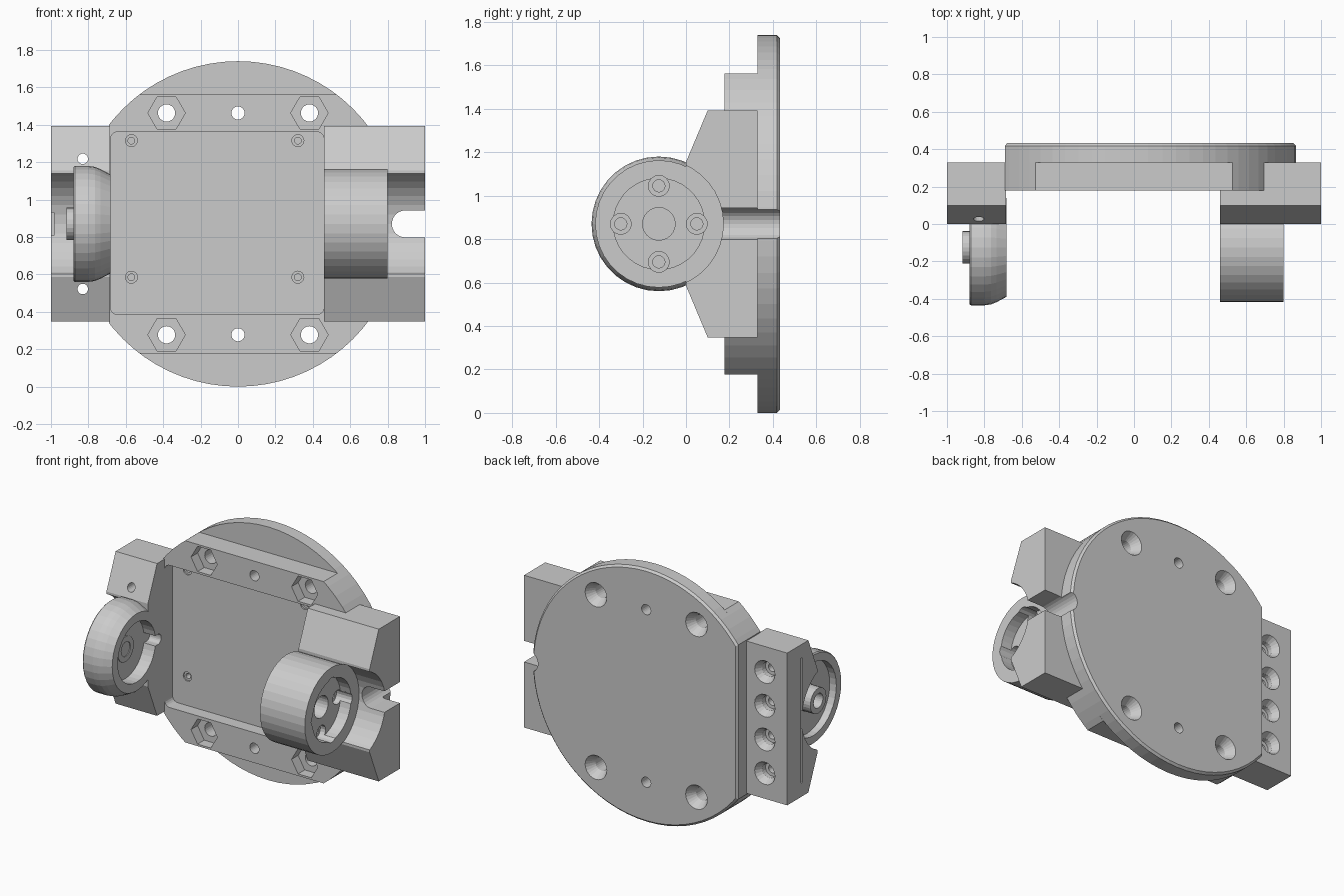
import bpy, bmesh
from math import cos, sin, pi, sqrt

if "Cube" in bpy.data.objects:
    bpy.data.objects.remove(bpy.data.objects["Cube"])

ZC = 0.87            # height of the disc and wheel axis
HUB = (-0.125, ZC)   # wheel axis in (y, z)


def circle(c, r, n=32):
    return [(c[0] + r * cos(2 * pi * i / n), c[1] + r * sin(2 * pi * i / n)) for i in range(n)]


def loft(name, axis, *sections):
    """Closed solid through (position, outline) sections along x or y."""
    bm = bmesh.new()
    rings = []
    for pos, pts in sections:
        rings.append([bm.verts.new((pos, u, v) if axis == 'x' else (u, pos, v)) for u, v in pts])
    n = len(rings[0])
    for a, b in zip(rings, rings[1:]):
        for i in range(n):
            bm.faces.new((a[i], a[(i + 1) % n], b[(i + 1) % n], b[i]))
    bm.faces.new(rings[0])
    bm.faces.new(rings[-1])
    bmesh.ops.recalc_face_normals(bm, faces=bm.faces)
    me = bpy.data.meshes.new(name)
    bm.to_mesh(me)
    bm.free()
    ob = bpy.data.objects.new(name, me)
    bpy.context.collection.objects.link(ob)
    return ob


def turned(axis, c, *steps, n=24):
    """Round solid through (position, radius) steps."""
    return loft("cutter", axis, *[(p, circle(c, r, n)) for p, r in steps])


def combine(ob, tools, op='DIFFERENCE'):
    for t in tools:
        t.hide_render = True
        m = ob.modifiers.new("bool", 'BOOLEAN')
        m.operation, m.object, m.solver = op, t, 'EXACT'
        bpy.context.view_layer.objects.active = ob
        bpy.ops.object.modifier_apply(modifier=m.name)
        bpy.data.objects.remove(t)


def clipped_disc(r, left, right, half):
    """Round outline cut off at left, right and at +-half height."""
    pts = []
    for x, z in circle((0, 0), r, 256):
        if left <= x <= right and abs(z) <= half and (x, z) in KEEP(r):
            pts.append((x, z + ZC))
    return pts


def disc_outline(r, left, half):
    """Disc outline with a flat left side and flat top and bottom."""
    zl = sqrt(r * r - left * left)
    pts = [p for p in circle((0, 0), r, 72) if p[0] > left + 0.002 and abs(p[1]) < half - 0.002]
    pts += [(left, zl), (left, -zl)]
    if half < r:
        xh = sqrt(r * r - half * half)
        pts += [(sx * xh, sz * half) for sx in (-1, 1) for sz in (-1, 1)]
    from math import atan2
    pts.sort(key=lambda p: atan2(p[1], p[0]))
    return [(x, z + ZC) for x, z in pts]


def rounded_rect(x0, x1, z0, z1, r, n=5):
    pts = []
    for k, (x, z) in enumerate([(x1 - r, z1 - r), (x0 + r, z1 - r), (x0 + r, z0 + r), (x1 - r, z0 + r)]):
        for i in range(n + 1):
            a = pi / 2 * (k + i / n)
            pts.append((x + r * cos(a), z + r * sin(a)))
    return pts


def cable_slot():
    arc = [(0.895 + 0.0725 * cos(a), ZC + 0.0725 * sin(a))
           for a in [pi / 2 + pi * i / 12 for i in range(13)]]
    pts = [(1.1, ZC + 0.0725)] + arc + [(1.1, ZC - 0.0725)]
    return loft("cutter", 'y', (-0.1, pts), (0.6, pts))


# Base plate: round back disc with chamfered rim, plus thick front layer
outer = disc_outline(0.87, -0.69, 2)
rim = [(x * 0.984, ZC + (z - ZC) * 0.984) for x, z in outer]
plate = loft("base_plate", 'y', (0.33, outer), (0.418, outer), (0.432, rim))
layer = disc_outline(0.87, -0.69, 0.693)
combine(plate, [loft("cutter", 'y', (0.178, layer), (0.33, layer))], 'UNION')

# Shallow front pocket with its four screw holes
pocket = rounded_rect(-0.683, 0.46, 0.385, 1.362, 0.04)
cuts = [loft("cutter", 'y', (0.1, pocket), (0.265, pocket))]
for x in (-0.57, 0.32):
    for z in (0.585, 1.315):
        cuts.append(turned('y', (x, z), (0.2, 0.032), (0.275, 0.032), n=16))
        cuts.append(turned('y', (x, z), (0.2, 0.018), (0.33, 0.018), n=16))
# Hex nut seats, countersunk bolt holes and plain pin holes
for z in (ZC - 0.593, ZC + 0.593):
    for x in (-0.382, 0.382):
        cuts.append(turned('y', (x, z), (0.1, 0.1), (0.25, 0.1), n=6))
        cuts.append(turned('y', (x, z), (0.2, 0.046), (0.37, 0.046), (0.44, 0.087)))
    cuts.append(turned('y', (0, z), (0.1, 0.035), (0.5, 0.035)))
cuts.append(cable_slot())
combine(plate, cuts)

# Arm side profile shared by both arms, in (y, z)
half_profile = [(0.33, 0.523), (0.1, 0.523), (0.0, 0.285)]
arm_profile = [(y, ZC + d) for y, d in half_profile] + [(y, ZC - d) for y, d in reversed(half_profile)]

# Right arm: block with a fused drum, round clearance and cable slot
right = loft("right_arm", 'x', (0.46, arm_profile), (1.0, arm_profile))
combine(right, [turned('x', HUB, (0.80, 0.297), (1.1, 0.297), n=36)])
combine(right, [turned('x', HUB, (0.46, 0.293), (0.80, 0.293), n=36)], 'UNION')
cuts = [turned('x', HUB, (0.72, 0.21), (0.9, 0.21), n=36),
        turned('x', HUB, (0.3, 0.075), (0.9, 0.075)), cable_slot()]
for y, z in circle(HUB, 0.175, 4):
    cuts.append(turned('x', (y, z), (0.68, 0.048), (0.9, 0.048), n=16))
    cuts.append(turned('x', (y, z), (0.3, 0.028), (0.9, 0.028), n=16))
combine(right, cuts)

# Left arm: block with a fused wheel rounded off on its inner side
left = loft("left_arm", 'x', (-1.0, arm_profile), (-0.685, arm_profile))
combine(left, [turned('x', HUB, (-1.1, 0.297), (-0.88, 0.297), n=36)])
wheel = turned('x', HUB, (-0.88, 0.303), (-0.872, 0.31), (-0.80, 0.31), (-0.765, 0.305),
               (-0.735, 0.293), (-0.683, 0.265), n=36)
combine(left, [wheel], 'UNION')
cuts = [turned('x', HUB, (-0.77, 0.205), (-0.6, 0.205), n=36),
        turned('x', HUB, (-0.95, 0.25), (-0.83, 0.25), n=36)]
# Wire notch from the wheel recess
notch = rounded_rect(0.0, 0.14, ZC - 0.035, ZC + 0.035, 0.03)
cuts.append(loft("cutter", 'x', (-0.77, notch), (-0.6, notch)))
# Four countersunk mounting holes through the block
for d in (-0.348, -0.116, 0.116, 0.348):
    cuts.append(turned('y', (-0.83, ZC + d), (0.0, 0.028), (0.25, 0.028), (0.251, 0.05),
                       (0.285, 0.05), (0.34, 0.083), n=20))
# Shallow seam groove on the outer side
seam = rounded_rect(0.165, 0.18, 0.44, 1.30, 0.005)
cuts.append(loft("cutter", 'x', (-1.1, seam), (-0.985, seam)))
combine(left, cuts)

# Hollow axle stub on the left wheel
axle = loft("axle_stub", 'x', (-0.918, circle(HUB, 0.087, 24)), (-0.765, circle(HUB, 0.087, 24)))
combine(axle, [turned('x', HUB, (-1.0, 0.05), (-0.85, 0.05)),
               turned('x', HUB, (-0.79, 0.05), (-0.7, 0.05))])
